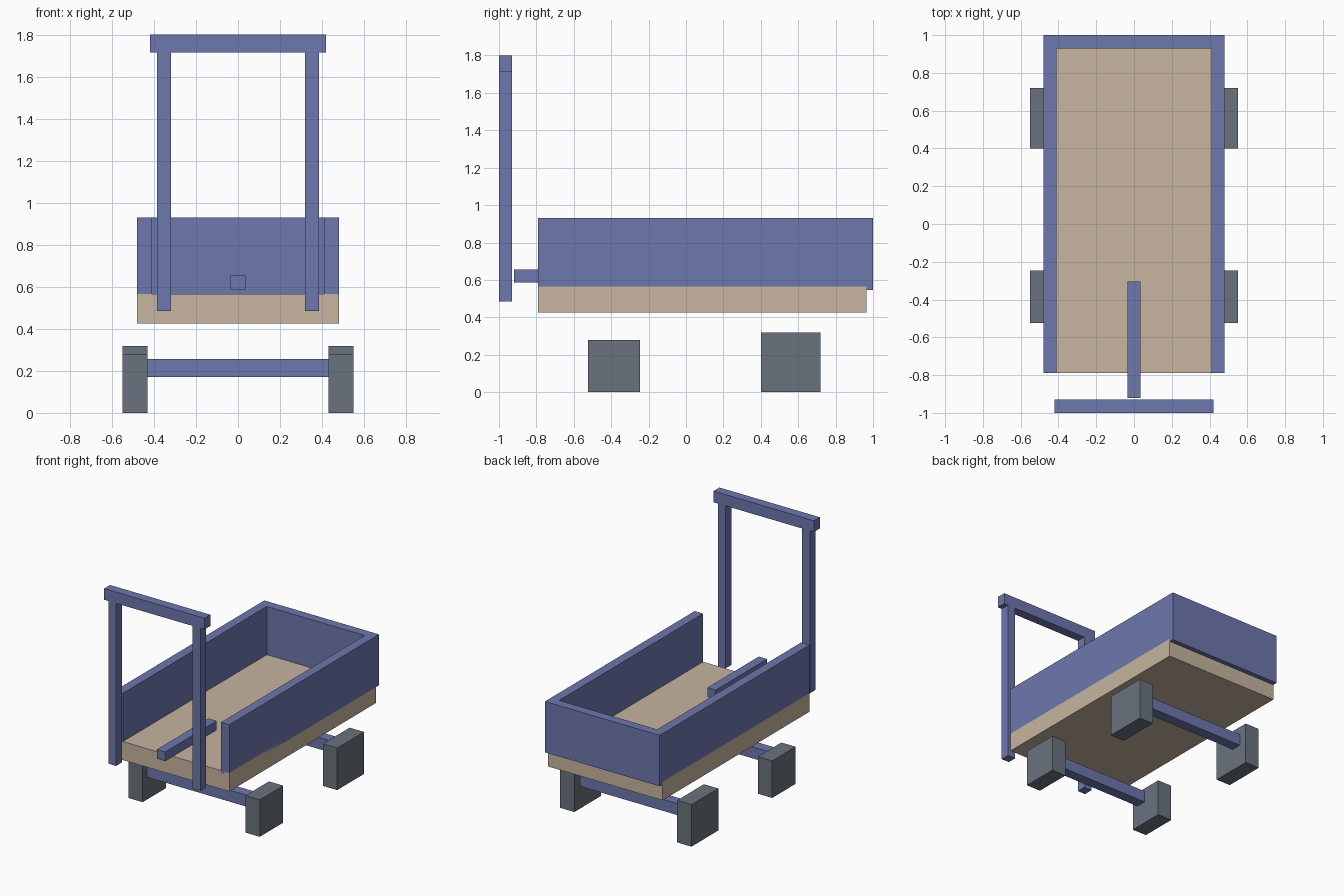
import bpy, bmesh

if "Cube" in bpy.data.objects:
    bpy.data.objects.remove(bpy.data.objects["Cube"])


def material(name, color):
    m = bpy.data.materials.new(name)
    m.diffuse_color = (*color, 1)
    m.use_nodes = True
    m.node_tree.nodes["Principled BSDF"].inputs["Base Color"].default_value = m.diffuse_color
    return m


BLUE = material("blue_paint", (0.155, 0.185, 0.42))
WOOD = material("wood", (0.57, 0.46, 0.35))
RUBBER = material("rubber", (0.145, 0.17, 0.205))


def add_object(name, bm, mat):
    bmesh.ops.recalc_face_normals(bm, faces=bm.faces)
    mesh = bpy.data.meshes.new(name)
    bm.to_mesh(mesh)
    bm.free()
    mesh.materials.append(mat)
    obj = bpy.data.objects.new(name, mesh)
    bpy.context.collection.objects.link(obj)


def prism(name, outline, z0, z1, mat):
    """Extrude a flat xy outline from z0 up to z1."""
    bm = bmesh.new()
    face = bm.faces.new([bm.verts.new((x, y, z0)) for x, y in outline])
    top = bmesh.ops.extrude_face_region(bm, geom=[face], use_keep_orig=True)["geom"]
    verts = [v for v in top if isinstance(v, bmesh.types.BMVert)]
    bmesh.ops.translate(bm, verts=verts, vec=(0, 0, z1 - z0))
    add_object(name, bm, mat)


def box(name, x, y, z, mat):
    prism(name, [(x[0], y[0]), (x[1], y[0]), (x[1], y[1]), (x[0], y[1])], *z, mat)


# Cargo bed floor
box("bed_floor", (-0.48, 0.48), (-0.79, 0.965), (0.425, 0.565), WOOD)

# U-shaped wall: two sides and the back, open at the front
half = [(0.41, 0.93), (0.41, -0.79), (0.48, -0.79), (0.48, 1.0)]
prism("bed_walls", half + [(-x, y) for x, y in reversed(half)], 0.545, 0.93, BLUE)

# Tow bar
box("tow_bar", (-0.035, 0.035), (-0.92, -0.305), (0.585, 0.655), BLUE)

# Push handle: crossbar on two posts
box("handle_crossbar", (-0.42, 0.42), (-1.0, -0.93), (1.715, 1.8), BLUE)
for side, s in (("left", -1), ("right", 1)):
    box(f"handle_post_{side}", sorted((s * 0.32, s * 0.385)), (-1.0, -0.93),
        (0.485, 1.715), BLUE)

# Axles with blocky wheels, larger at the rear
for end, wheel_y, height, axle_y in (
        ("front", (-0.525, -0.245), 0.28, (-0.475, -0.395)),
        ("rear", (0.4, 0.72), 0.318, (0.575, 0.655))):
    box(f"{end}_axle", (-0.432, 0.432), axle_y, (0.17, 0.257), BLUE)
    for side, s in (("left", -1), ("right", 1)):
        box(f"{end}_wheel_{side}", sorted((s * 0.43, s * 0.55)), wheel_y,
            (0, height), RUBBER)
